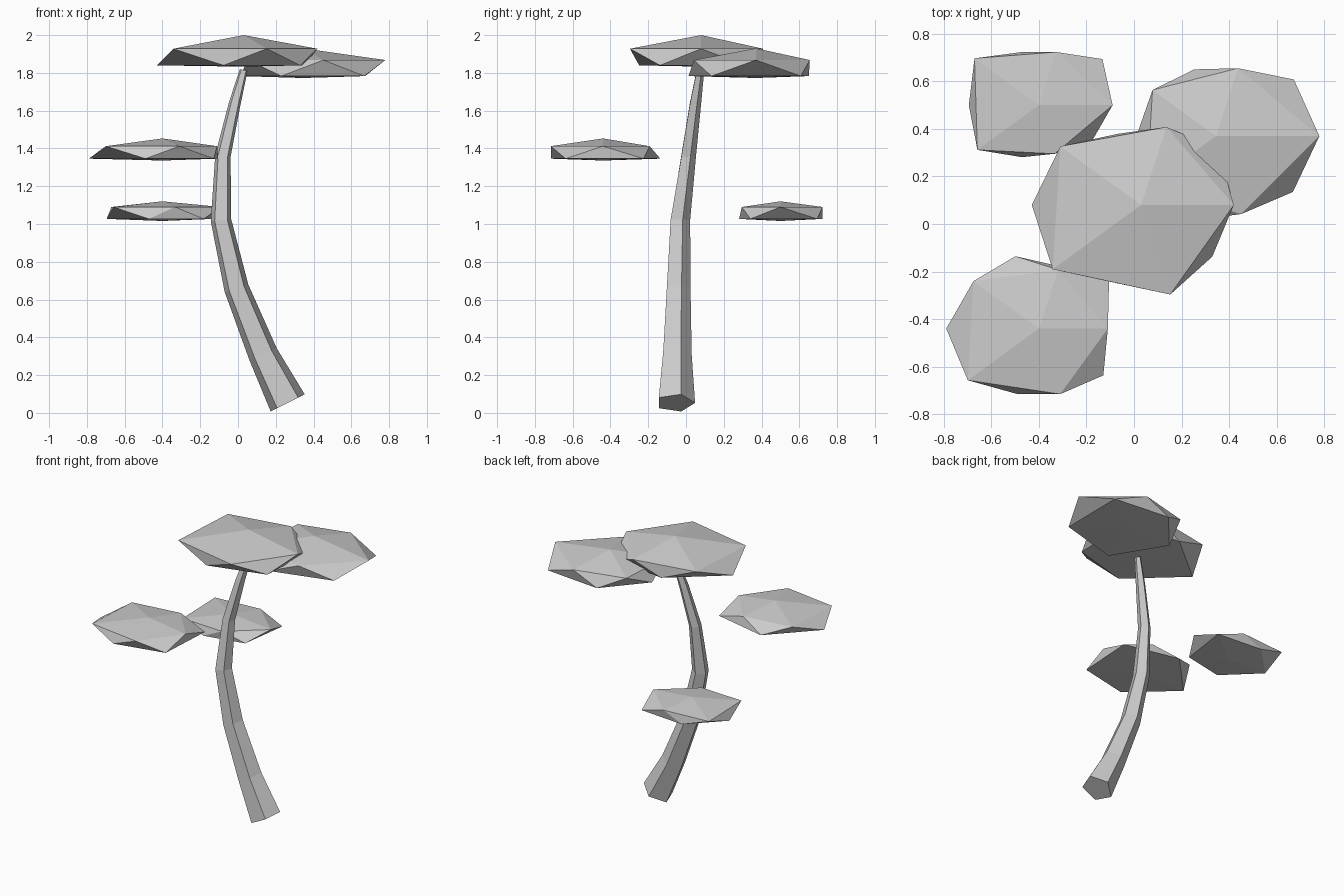
import bpy, bmesh, math
from mathutils import Vector

if "Cube" in bpy.data.objects:
    bpy.data.objects.remove(bpy.data.objects["Cube"])


def finish(bm, name):
    bmesh.ops.recalc_face_normals(bm, faces=bm.faces)
    mesh = bpy.data.meshes.new(name)
    bm.to_mesh(mesh)
    bm.free()
    obj = bpy.data.objects.new(name, mesh)
    bpy.context.collection.objects.link(obj)
    return obj


def tube(name, path, sides=5):
    """Sweep a tapering polygon along (x, y, z, radius) points."""
    bm = bmesh.new()
    pts = [Vector(p[:3]) for p in path]
    rings = []
    for i, p in enumerate(path):
        t = pts[min(i + 1, len(pts) - 1)] - pts[max(i - 1, 0)]
        t.y = 0
        t.normalize()
        u, v = Vector((t.z, 0, -t.x)), Vector((0, 1, 0))
        ring = []
        for k in range(sides):
            a = math.pi / 2 + 2 * math.pi * k / sides
            ring.append(bm.verts.new(pts[i] + p[3] * (u * math.cos(a) + v * math.sin(a))))
        rings.append(ring)
    for lo, hi in zip(rings, rings[1:]):
        for k in range(sides):
            n = (k + 1) % sides
            bm.faces.new((lo[k], lo[n], hi[n], hi[k]))
    bm.faces.new(rings[0])
    bm.faces.new(rings[-1])
    return finish(bm, name)


def pad(name, cx, cy, heights, upper, lower):
    """Flattened icosphere; each ring vertex gets its own radius.
    heights: apex, upper ring, lower ring, underside."""
    bm = bmesh.new()
    bmesh.ops.create_icosphere(bm, subdivisions=1, radius=1)
    for v in bm.verts:
        x, y, z = v.co
        deg = math.degrees(math.atan2(y, x)) % 360
        if abs(z) > 0.9:
            r, h = 0, heights[0] if z > 0 else heights[3]
        elif z > 0:
            r, h = upper[round(deg / 72) % 5], heights[1]
        else:
            r, h = lower[round((deg - 36) / 72) % 5], heights[2]
        a = math.radians(deg)
        v.co = (cx + r * math.cos(a), cy + r * math.sin(a), h)
    return finish(bm, name)


# Leaning five-sided trunk
tube("trunk", [
    (0.263, -0.058, 0.053, 0.106),
    (0.133, -0.053, 0.31, 0.083),
    (-0.008, -0.045, 0.66, 0.069),
    (-0.09, -0.035, 1.02, 0.057),
    (-0.08, 0.01, 1.36, 0.043),
    (-0.018, 0.047, 1.635, 0.033),
    (0.03, 0.075, 1.815, 0.022),
])

# Foliage pads
pad("top_foliage", 0.03, 0.08, (2.0, 1.928, 1.84, 1.833),
    (0.39, 0.345, 0.42, 0.46, 0.396), (0.40, 0.315, 0.46, 0.345, 0.37))
pad("back_right_foliage", 0.345, 0.37, (1.93, 1.868, 1.783, 1.773),
    (0.435, 0.30, 0.33, 0.36, 0.345), (0.405, 0.295, 0.335, 0.375, 0.40))
pad("back_left_foliage", -0.40, 0.50, (1.12, 1.09, 1.027, 1.016),
    (0.31, 0.235, 0.335, 0.32, 0.215), (0.33, 0.235, 0.295, 0.23, 0.27))
pad("front_left_foliage", -0.40, -0.44, (1.453, 1.412, 1.346, 1.336),
    (0.29, 0.26, 0.34, 0.37, 0.29), (0.365, 0.32, 0.39, 0.29, 0.335))
